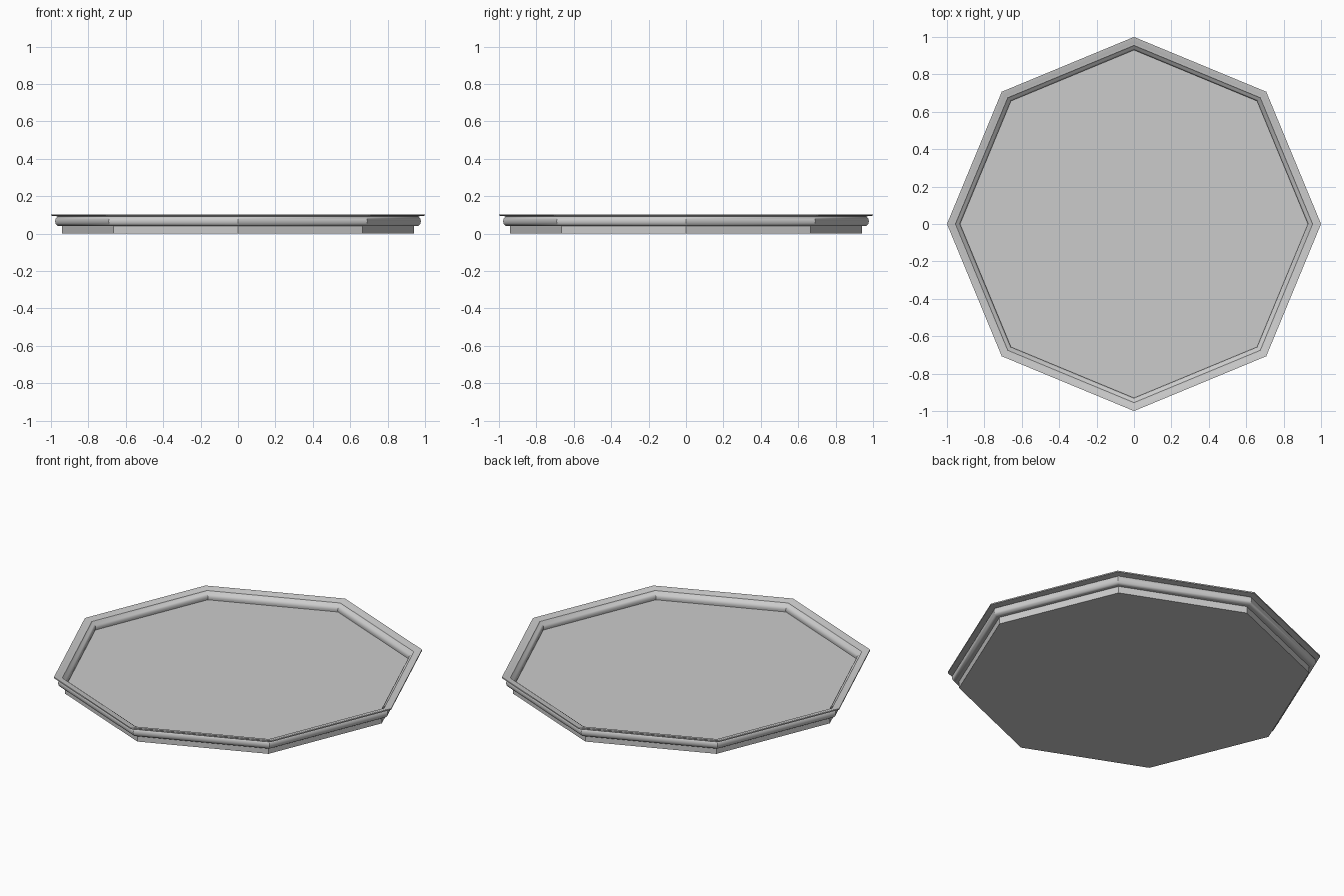
import bpy, bmesh, math

if "Cube" in bpy.data.objects:
    bpy.data.objects.remove(bpy.data.objects["Cube"])

SIDES = 8

# Half cross-section of the tray (corner radius, height), from underside to floor
profile = [(0.94, 0.0), (0.94, 0.04), (0.957, 0.04)]
# rounded moulding below the lip
for i in range(7):
    a = math.radians(-75 + i * 25)
    profile.append((0.957 + 0.021 * math.cos(a), 0.066 + 0.026 * math.sin(a)))
# thin lip, inner step and inner cove
profile += [(0.975, 0.094), (1.0, 0.096), (1.0, 0.103), (0.985, 0.101), (0.97, 0.096), (0.955, 0.094),
            (0.95, 0.088), (0.939, 0.082), (0.932, 0.072), (0.93, 0.062), (0.932, 0.05)]


def octagon_lathe(name, pts):
    bm = bmesh.new()
    rings = [[bm.verts.new((r * math.cos(k * 2 * math.pi / SIDES),
                            r * math.sin(k * 2 * math.pi / SIDES), z))
              for k in range(SIDES)] for r, z in pts]
    for a, b in zip(rings, rings[1:]):
        for k in range(SIDES):
            n = (k + 1) % SIDES
            bm.faces.new((a[k], a[n], b[n], b[k]))
    bm.faces.new(rings[0][::-1])   # underside
    bm.faces.new(rings[-1])        # tray floor
    bmesh.ops.recalc_face_normals(bm, faces=bm.faces)
    mesh = bpy.data.meshes.new(name)
    bm.to_mesh(mesh)
    bm.free()
    obj = bpy.data.objects.new(name, mesh)
    bpy.context.collection.objects.link(obj)
    return obj


tray = octagon_lathe("octagonal_tray", profile)
bpy.context.view_layer.objects.active = tray
tray.select_set(True)
bpy.ops.object.shade_smooth_by_angle(angle=math.radians(32))
